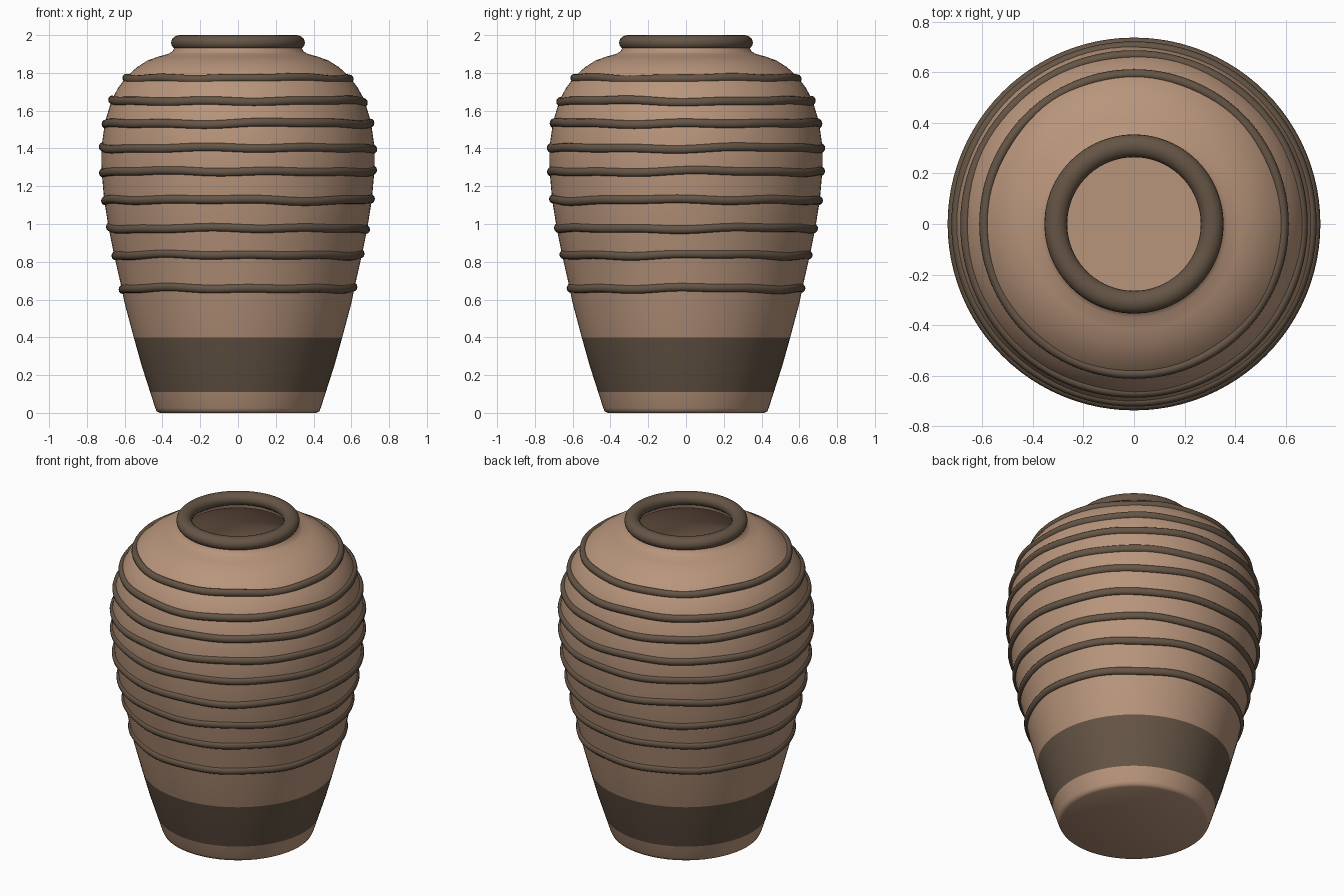
import bpy, bmesh, math, random

if "Cube" in bpy.data.objects:
    bpy.data.objects.remove(bpy.data.objects["Cube"])

random.seed(4)
SEG = 96


def material(name, color):
    m = bpy.data.materials.new(name)
    m.diffuse_color = color
    m.use_nodes = True
    m.node_tree.nodes["Principled BSDF"].inputs["Base Color"].default_value = m.diffuse_color
    return m


clay = material("clay", (0.48, 0.30, 0.20, 1))
glaze = material("dark_glaze", (0.13, 0.09, 0.06, 1))


def lathe(name, profile, mats, closed=False, wave=None, pick=None):
    """Revolve (radius, z) points; wave(angle) shifts z, pick(z) chooses a material."""
    bm = bmesh.new()
    rings = []
    for r, z in profile:
        if r == 0:
            rings.append([bm.verts.new((0, 0, z))] * SEG)
            continue
        ring = []
        for i in range(SEG):
            a = math.tau * i / SEG
            dz = wave(a) if wave else 0
            ring.append(bm.verts.new((r * math.cos(a), r * math.sin(a), z + dz)))
        rings.append(ring)
    pairs = list(zip(rings, rings[1:]))
    if closed:
        pairs.append((rings[-1], rings[0]))
    for lo, hi in pairs:
        for i in range(SEG):
            j = (i + 1) % SEG
            f = bm.faces.new(list(dict.fromkeys((lo[i], lo[j], hi[j], hi[i]))))
            if pick:
                f.material_index = pick(f.calc_center_median().z, f.calc_center_median().xy.length)
    bmesh.ops.recalc_face_normals(bm, faces=bm.faces)
    me = bpy.data.meshes.new(name)
    bm.to_mesh(me)
    bm.free()
    ob = bpy.data.objects.new(name, me)
    bpy.context.collection.objects.link(ob)
    for m in mats:
        me.materials.append(m)
    bpy.ops.object.select_all(action='DESELECT')
    ob.select_set(True)
    bpy.context.view_layer.objects.active = ob
    bpy.ops.object.shade_smooth_by_angle(angle=math.radians(40))
    return ob


# Hollow body: outer wall going up, inner wall coming back down
outer = [(0.415, 0), (0.43, 0.008), (0.438, 0.025), (0.465, 0.11), (0.51, 0.25), (0.552, 0.40),
         (0.60, 0.58), (0.625, 0.70), (0.657, 0.84), (0.685, 0.98), (0.709, 1.13),
         (0.722, 1.28), (0.724, 1.35), (0.721, 1.42), (0.704, 1.54), (0.668, 1.66),
         (0.635, 1.72), (0.59, 1.78), (0.535, 1.83), (0.48, 1.865), (0.42, 1.887),
         (0.37, 1.90), (0.345, 1.915), (0.335, 1.94)]
inner = [(0.29, 1.94), (0.30, 1.90), (0.40, 1.85), (0.54, 1.76), (0.63, 1.64), (0.68, 1.42),
         (0.67, 1.13), (0.615, 0.84), (0.56, 0.58), (0.51, 0.40), (0.42, 0.11), (0.38, 0.05), (0, 0.05)]


def body_paint(z, r):
    wall = 0.465 + (z - 0.11) * 0.3
    return 1 if 0.11 < z < 0.40 and r > wall - 0.025 else 0


lathe("vase_body", [(0, 0)] + outer + inner, [clay, glaze], pick=body_paint)

# Rounded rim around the mouth
rim = []
for i in range(20):
    a = math.tau * i / 20
    rim.append((0.309 + 0.045 * math.cos(a), 1.96 + 0.04 * math.sin(a)))
lathe("rim", rim, [glaze], closed=True)

# Slightly wavy raised bands: (outer radius, height)
bands = [(0.632, 0.66), (0.67, 0.837), (0.699, 0.978), (0.725, 1.128), (0.736, 1.278),
         (0.737, 1.402), (0.722, 1.532), (0.687, 1.65), (0.612, 1.77)]
for n, (r, z) in enumerate(bands):
    p1, p2, p3 = [random.uniform(0, math.tau) for _ in range(3)]

    def wave(a):
        return 0.003 * (math.sin(3 * a + p1) + math.sin(5 * a + p2) + math.sin(9 * a + p3))

    section = []
    for i in range(12):
        a = math.tau * i / 12
        section.append((r - 0.02 + 0.02 * math.cos(a), z + 0.023 * math.sin(a)))
    lathe(f"raised_band_{n + 1}", section, [glaze], closed=True, wave=wave)
